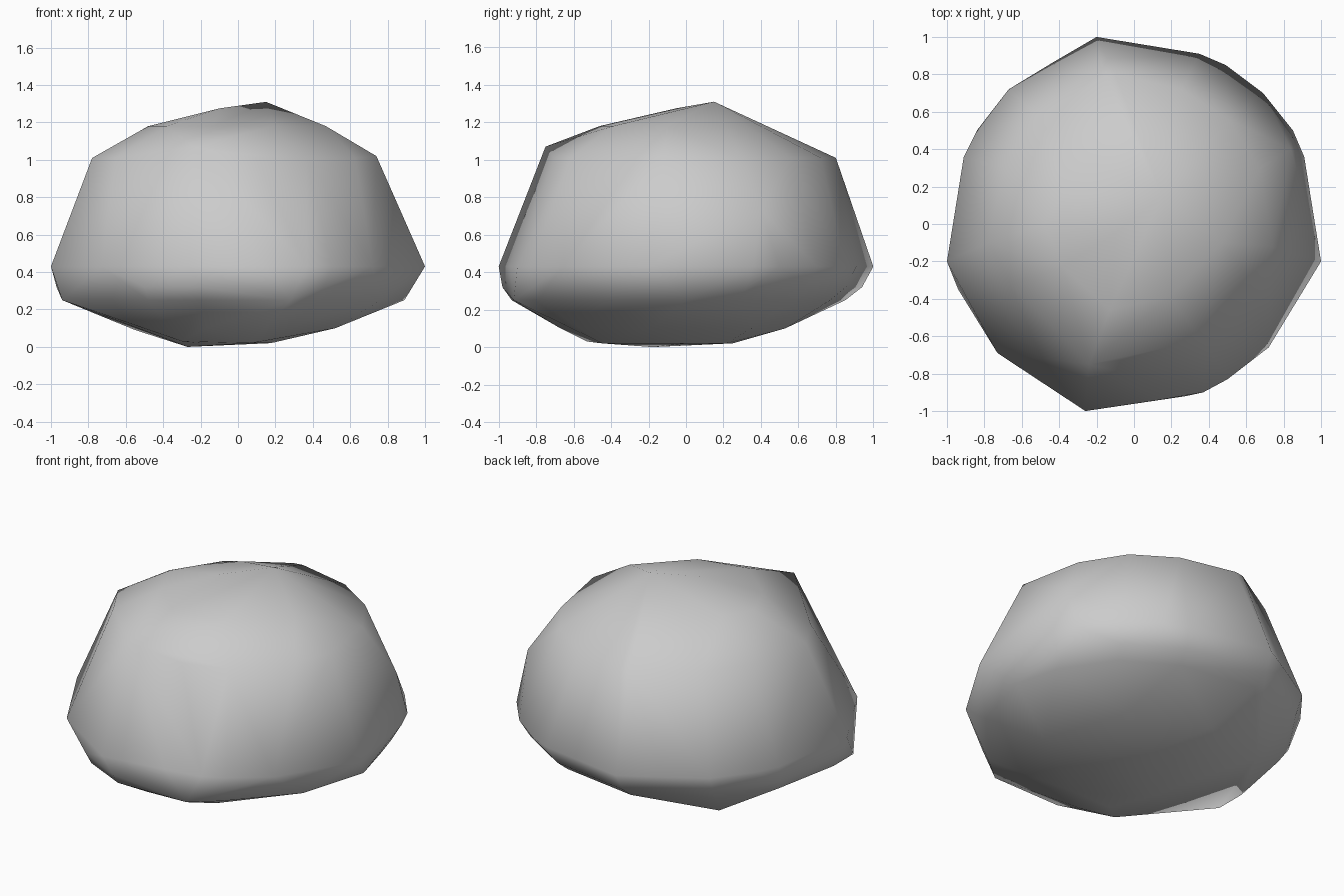
import bpy, bmesh

# Widest outline of the boulder, seen from above
OUTLINE = [(-0.2, 1), (-0.44, 0.86), (-0.67, 0.72), (-0.84, 0.5), (-0.91, 0.36),
           (-1, -0.2), (-0.86, -0.45), (-0.73, -0.69), (-0.5, -0.84), (-0.26, -1),
           (0.14, -0.94), (0.37, -0.9), (0.5, -0.83), (0.72, -0.66), (0.85, -0.43),
           (1, -0.2), (0.91, 0.36), (0.85, 0.5), (0.69, 0.7), (0.49, 0.85), (0.35, 0.91)]

# Layers: height, scale x, scale y, shift x, shift y, outline step
LAYERS = [(0.02, 0.26, 0.38, -0.06, -0.13, 4),
          (0.10, 0.55, 0.60, -0.03, -0.07, 3),
          (0.25, 0.92, 0.895, -0.02, -0.045, 2),
          (0.32, 0.96, 0.96, -0.02, -0.02, 2),
          (0.43, 1.0, 1.0, 0.0, 0.0, 1),
          (1.01, 0.75, 0.77, -0.01, 0.02, 2),
          (1.18, 0.42, 0.42, -0.02, -0.04, 3)]

# Prominent corners
CORNERS = [(0.15, 0.15, 1.31), (-0.1, -0.05, 1.275), (-0.27, -0.18, 0.0),   # peak, underside
           (-0.2, 0.32, 1.19), (0.47, -0.1, 1.18), (-0.48, 0.0, 1.18),      # crown
           (-0.24, -0.75, 1.07), (0.74, -0.12, 1.02), (-0.78, -0.1, 1.01),  # shoulders
           (-0.1, 0.8, 1.01), (0.84, 0.4, 0.73),
           (-0.2, -0.93, 0.25), (0.28, -0.92, 0.25), (0.89, 0.0, 0.25),     # lower edge
           (-0.94, -0.35, 0.25), (-0.94, -0.15, 0.25), (-0.97, -0.2, 0.32),
           (-0.2, -0.98, 0.32), (-0.55, 0.45, 0.09), (-0.3, -0.53, 0.03)]

bm = bmesh.new()
for z, sx, sy, dx, dy, step in LAYERS:
    for x, y in OUTLINE[::step]:
        bm.verts.new((x * sx + dx, y * sy + dy, z))
for p in CORNERS:
    bm.verts.new(p)

# Wrap the points in a faceted skin
hull = bmesh.ops.convex_hull(bm, input=bm.verts[:], use_existing_faces=False)
loose = {g for g in hull["geom_interior"] + hull["geom_unused"]
         if isinstance(g, bmesh.types.BMVert)}
bmesh.ops.delete(bm, geom=list(loose), context='VERTS')
bmesh.ops.recalc_face_normals(bm, faces=bm.faces[:])
for f in bm.faces:
    f.smooth = True

mesh = bpy.data.meshes.new("boulder")
bm.to_mesh(mesh)
bm.free()
boulder = bpy.data.objects.new("boulder", mesh)
bpy.context.collection.objects.link(boulder)
